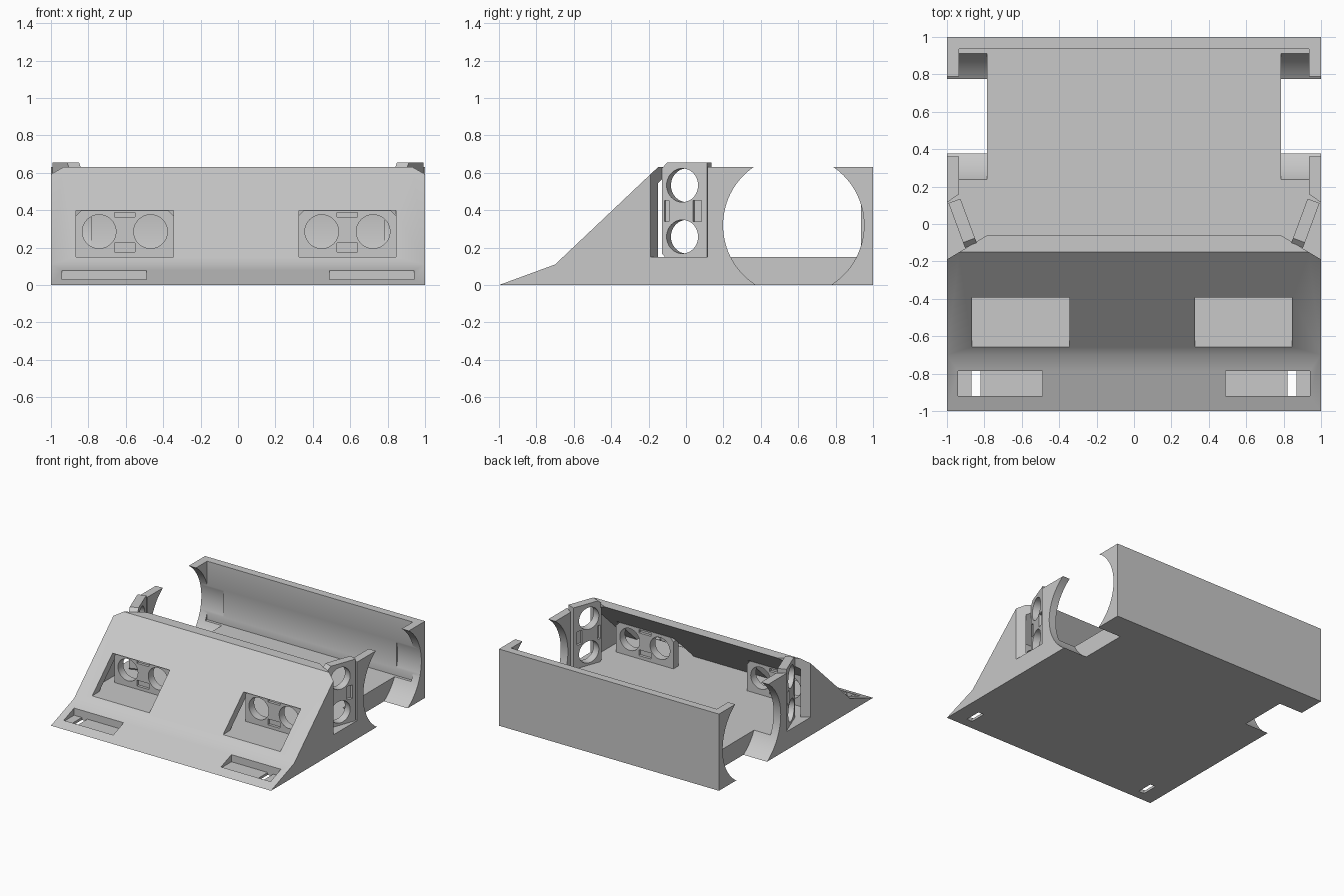
import bpy, bmesh, math
from mathutils import Matrix, Vector

cube = bpy.data.objects.get("Cube")
if cube:
    bpy.data.objects.remove(cube, do_unlink=True)

grey = bpy.data.materials.new("light grey plastic")
grey.use_nodes = True
COLOUR = (0.58, 0.58, 0.58, 1)
grey.diffuse_color = COLOUR
grey.node_tree.nodes["Principled BSDF"].inputs["Base Color"].default_value = COLOUR


def prism(name, points, axis, start, end):
    """Extrude a 2D profile along x, y or z."""
    place = {"x": lambda p, t: (t, p[0], p[1]),
             "y": lambda p, t: (p[0], t, p[1]),
             "z": lambda p, t: (p[0], p[1], t)}[axis]
    bm = bmesh.new()
    low = [bm.verts.new(place(p, start)) for p in points]
    high = [bm.verts.new(place(p, end)) for p in points]
    bm.faces.new(low)
    bm.faces.new(high)
    n = len(points)
    for i in range(n):
        j = (i + 1) % n
        bm.faces.new((low[i], low[j], high[j], high[i]))
    bmesh.ops.recalc_face_normals(bm, faces=bm.faces)
    mesh = bpy.data.meshes.new(name)
    bm.to_mesh(mesh)
    bm.free()
    mesh.materials.append(grey)
    obj = bpy.data.objects.new(name, mesh)
    bpy.context.collection.objects.link(obj)
    return obj


def box(name, x, y, z):
    return prism(name, [(x[0], y[0]), (x[1], y[0]), (x[1], y[1]), (x[0], y[1])], "z", *z)


def circle(u, v, r, n):
    return [(u + r * math.cos(math.tau * i / n), v + r * math.sin(math.tau * i / n))
            for i in range(n)]


def carve(obj, cutters):
    """Subtract the cutters and bake the result."""
    for c in cutters:
        c.hide_render = True
        mod = obj.modifiers.new("cut", "BOOLEAN")
        mod.operation, mod.solver, mod.object = "DIFFERENCE", "EXACT", c
    bpy.context.view_layer.update()
    graph = bpy.context.evaluated_depsgraph_get()
    mesh = bpy.data.meshes.new_from_object(obj.evaluated_get(graph))
    obj.modifiers.clear()
    obj.data = mesh
    for c in cutters:
        bpy.data.objects.remove(c, do_unlink=True)


def smooth(obj):
    bpy.ops.object.select_all(action="DESELECT")
    obj.select_set(True)
    bpy.context.view_layer.objects.active = obj
    bpy.ops.object.shade_smooth_by_angle(angle=math.radians(25))


# Wedge-fronted chassis tray
FLOOR, TOP = 0.15, 0.63
chassis = prism("chassis", [(-1, 0), (-0.7, 0.11), (-0.15, TOP), (1, TOP), (1, 0)], "x", -1, 1)
cuts = [prism("cavity", [(-0.568, FLOOR), (0.014, 0.7), (0.935, 0.7), (0.935, FLOOR)],
              "x", -0.935, 0.935)]

for s in (-1, 1):
    # Wheel well
    cuts.append(prism("wheel_well", circle(0.575, 0.32, 0.377, 96), "x", s * 0.785, s * 1.1))
    # Angled side opening for a sensor
    gap = [(1.1, -0.25), (0.77, -0.051), (0.77, 0.16), (0.935, 0.16), (1.1, 0.045)]
    cuts.append(prism("side_gap", [(s * x, y) for x, y in gap], "z", FLOOR, 0.8))
    # Shallow tray at the toe with a slot through the bottom
    cuts.append(box("toe_tray", sorted((s * 0.49, s * 0.94)), (-0.92, -0.785), (0.02, 0.3)))
    cuts.append(box("toe_slot", sorted((s * 0.82, s * 0.87)), (-0.92, -0.785), (-0.1, 0.1)))

# Sensor windows in the slope
FRONT_CENTRES = (-0.605, 0.585)
for cx in FRONT_CENTRES:
    cuts.append(box("window", (cx - 0.26, cx + 0.26), (-0.9, -0.29), (FLOOR, 0.4)))
carve(chassis, cuts)
smooth(chassis)


def sensor_plate(name, matrix):
    """Holder with two round holes and two recessed grips, standing on its long edge."""
    w, h, t, c = 0.26, 0.255, 0.034, 0.03
    plate = prism(name, [(-w, 0), (w, 0), (w, h - c), (w - c, h), (c - w, h), (-w, h - c)],
                  "y", -t, t)
    cutters = [prism("hole", circle(u, 0.14, 0.09, 48), "y", -0.2, 0.2) for u in (-0.1375, 0.1375)]
    for z in ((0.03, 0.078), (0.217, 0.243)):
        for y in ((-0.1, -0.012), (0.012, 0.1)):
            cutters.append(box("grip", (-0.055, 0.055), y, z))
    carve(plate, cutters)
    plate.data.transform(matrix)
    smooth(plate)


# Forward-looking sensor plates
for side, cx in zip(("right", "left"), FRONT_CENTRES):
    sensor_plate(f"front_sensor_plate_{side}", Matrix.Translation((cx, -0.335, 0.146)))

# Side sensor plates, upright and toed in
for side, s in (("right", -1), ("left", 1)):
    up = Vector((0, 0, s))
    ahead = Vector((-0.347 * s, -0.938, 0)).normalized()
    frame = Matrix((up, ahead.cross(up), ahead)).transposed().to_4x4()
    sensor_plate(f"side_sensor_plate_{side}",
                 Matrix.Translation((0.96 * s, 0.1235, 0.396)) @ frame)
